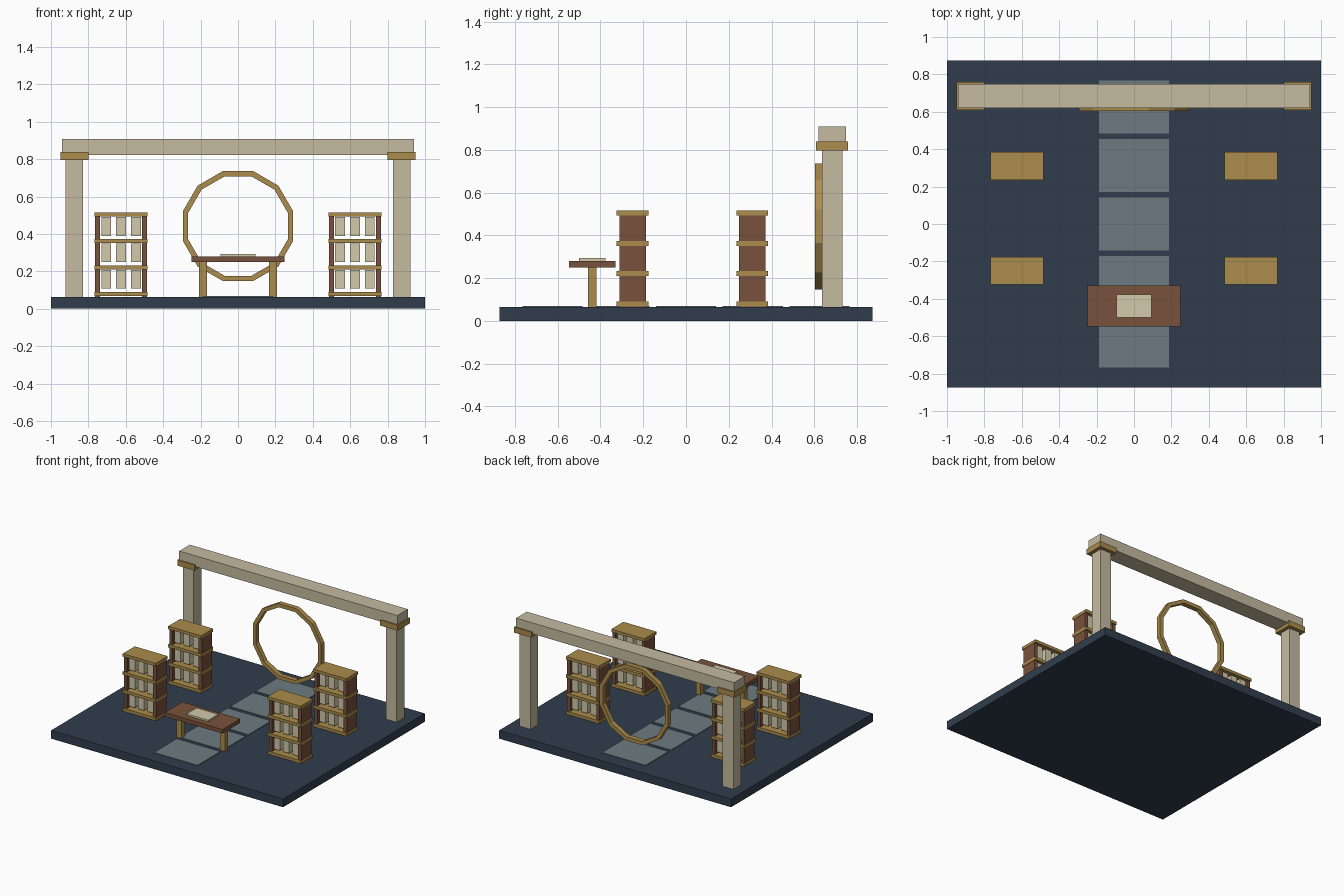
import bpy, bmesh, math

if "Cube" in bpy.data.objects:
    bpy.data.objects.remove(bpy.data.objects["Cube"])


def material(name, rgb):
    m = bpy.data.materials.new(name)
    m.diffuse_color = [(c / 255) ** 2.2 for c in rgb] + [1]
    m.use_nodes = True
    m.node_tree.nodes["Principled BSDF"].inputs["Base Color"].default_value = m.diffuse_color
    return m


SLATE = material("slate", (52, 64, 79))
PAVING = material("paving", (108, 122, 128))
STONE = material("stone", (196, 186, 160))
GOLD = material("gold", (170, 139, 77))
WOOD = material("wood", (120, 83, 62))
PAPER = material("paper", (209, 201, 170))


def finish(bm, name, mat):
    me = bpy.data.meshes.new(name)
    bm.to_mesh(me)
    bm.free()
    me.materials.append(mat)
    ob = bpy.data.objects.new(name, me)
    bpy.context.collection.objects.link(ob)
    return ob


def box(name, x, y, z, mat):
    """Box given (min, max) on each axis."""
    bm = bmesh.new()
    bmesh.ops.create_cube(bm, size=1)
    for v in bm.verts:
        v.co = [r[0] if c < 0 else r[1] for c, r in zip(v.co, (x, y, z))]
    return finish(bm, name, mat)


def span(c, half):
    return (c - half, c + half)


FLOOR = 0.064

# platform and centre path
box("platform", (-1, 1), (-0.873, 0.873), (0, FLOOR), SLATE)
for i in range(5):
    box("path_slab", span(0, 0.188), span((i - 2) * 0.3125, 0.141), (FLOOR - 0.01, 0.069), PAVING)

# rear gateway: pillars, capitals, beam
for s in (-1, 1):
    box("pillar", span(s * 0.875, 0.047), span(0.684, 0.047), (FLOOR - 0.005, 0.80), STONE)
    box("capital", span(s * 0.875, 0.075), span(0.684, 0.075), (0.796, 0.839), GOLD)
box("beam", span(0, 0.94), span(0.684, 0.065), (0.823, 0.908), STONE)

# twelve-sided ring with square section
bm = bmesh.new()
N = 12
k = 1 / math.cos(math.pi / N)
loops = []
for i in range(N):
    a = (i + 0.5) * 2 * math.pi / N
    loops.append([bm.verts.new((r * k * math.cos(a), y, 0.442 + r * k * math.sin(a)))
                  for r, y in ((0.295, 0.603), (0.295, 0.641), (0.266, 0.641), (0.266, 0.603))])
for i in range(N):
    p, q = loops[i], loops[(i + 1) % N]
    for j in range(4):
        bm.faces.new((p[j], p[(j + 1) % 4], q[(j + 1) % 4], q[j]))
bmesh.ops.recalc_face_normals(bm, faces=bm.faces)
finish(bm, "moon_ring", GOLD)


# open bookcases
def bookcase(cx, cy):
    for s in (-1, 1):
        box("bookcase_side", span(cx + s * 0.126, 0.0135), span(cy, 0.062), (FLOOR, 0.503), WOOD)
    for level in range(4):
        z = 0.079 + level * 0.1415
        box("bookcase_shelf", span(cx, 0.142), span(cy, 0.074), span(z, 0.0115), GOLD)
        if level < 3:
            for j in (-1, 0, 1):
                box("book", span(cx + j * 0.08, 0.026), span(cy, 0.05), span(z + 0.078, 0.05), PAPER)


for x in (-0.625, 0.625):
    for y in (-0.25, 0.31):
        bookcase(x, y)

# reading table
box("table_top", span(0, 0.249), span(-0.438, 0.109), (0.249, 0.28), WOOD)
for s in (-1, 1):
    box("table_leg", span(s * 0.187, 0.021), span(-0.438, 0.02), (FLOOR, 0.252), GOLD)
box("open_page", span(0, 0.093), span(-0.438, 0.062), (0.278, 0.293), PAPER)
